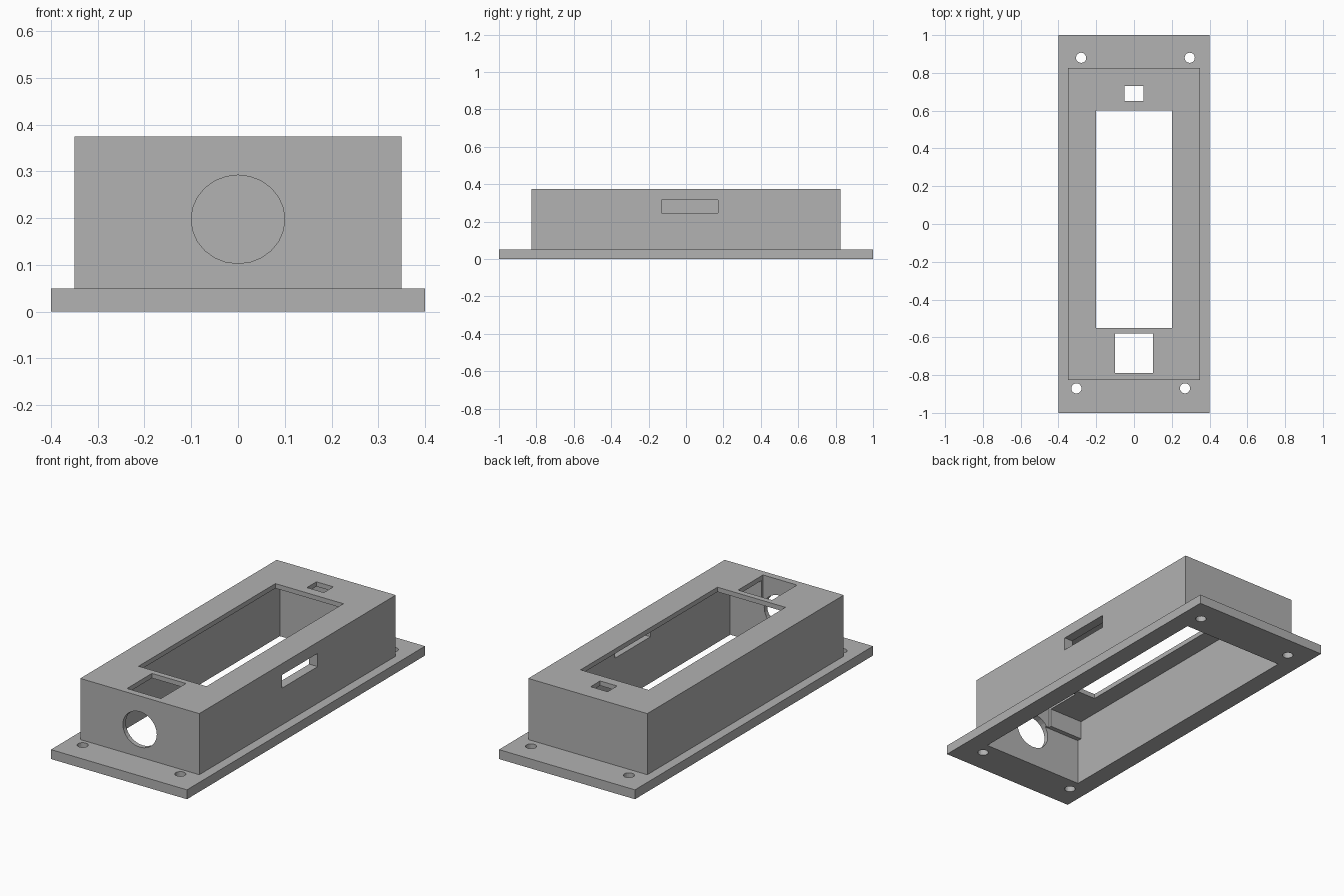
import bpy, math

old = bpy.data.objects.get("Cube")
if old:
    bpy.data.objects.remove(old, do_unlink=True)

# Single grey plastic
grey = bpy.data.materials.new("plain grey")
grey.use_nodes = True
colour = (0.445, 0.445, 0.445, 1)
grey.diffuse_color = colour
grey.node_tree.nodes["Principled BSDF"].inputs["Base Color"].default_value = colour


def box(name, x, y, z):
    """Box from (min, max) ranges."""
    bpy.ops.mesh.primitive_cube_add(size=1, location=[sum(r) / 2 for r in (x, y, z)])
    ob = bpy.context.object
    ob.name = name
    ob.scale = [r[1] - r[0] for r in (x, y, z)]
    bpy.ops.object.transform_apply(location=True, rotation=True, scale=True)
    ob.data.materials.append(grey)
    return ob


def cylinder(name, centre, radius, depth, sides, tilt=0):
    bpy.ops.mesh.primitive_cylinder_add(vertices=sides, radius=radius, depth=depth,
                                        location=centre, rotation=(tilt, 0, 0))
    ob = bpy.context.object
    ob.name = name
    bpy.ops.object.transform_apply(location=True, rotation=True, scale=True)
    ob.data.materials.append(grey)
    return ob


def combine(target, tool, operation="DIFFERENCE"):
    mod = target.modifiers.new(operation.title(), "BOOLEAN")
    mod.operation = operation
    mod.solver = "EXACT"
    mod.object = tool
    bpy.context.view_layer.objects.active = target
    bpy.ops.object.modifier_apply(modifier=mod.name)
    bpy.data.objects.remove(tool, do_unlink=True)


# Housing standing on a wide mounting flange
case = box("enclosure", (-0.4, 0.4), (-1, 1), (0, 0.05))
combine(case, box("housing", (-0.35, 0.35), (-0.825, 0.825), (0.02, 0.375)), "UNION")

# Open-bottomed cavity, with a ledge along the upper front wall
combine(case, box("lower_cavity", (-0.3, 0.3), (-0.8, 0.78), (-0.1, 0.25)))
combine(case, box("upper_cavity", (-0.3, 0.3), (-0.775, 0.78), (0.2, 0.35)))

# Openings in the top: display window, square button hole, small port
combine(case, box("window_cut", (-0.2, 0.2), (-0.55, 0.6), (0.3, 0.5)))
combine(case, box("button_cut", (-0.1, 0.1), (-0.79, -0.58), (0.2, 0.5)))
combine(case, box("port_cut", (-0.05, 0.05), (0.65, 0.73), (0.3, 0.5)))

# Slot in the left wall
combine(case, box("slot_cut", (0.25, 0.45), (-0.13, 0.17), (0.245, 0.315)))

# Round cable hole in the front wall, slightly flattened
cable = cylinder("cable_cut", (0, 0, 0), 0.1, 0.2, 24, math.pi / 2)
for v in cable.data.vertices:
    v.co.z = v.co.z * 0.945 + 0.1975
    v.co.y -= 0.83
combine(case, cable)

# Screw holes through the flange corners
for x, y in ((-0.28, 0.88), (0.295, 0.88), (-0.305, -0.87), (0.27, -0.87)):
    combine(case, cylinder("screw_cut", (x, y, 0.025), 0.027, 0.2, 20))

case.data.materials.clear()
case.data.materials.append(grey)
for face in case.data.polygons:
    face.material_index = 0
    face.use_smooth = False
